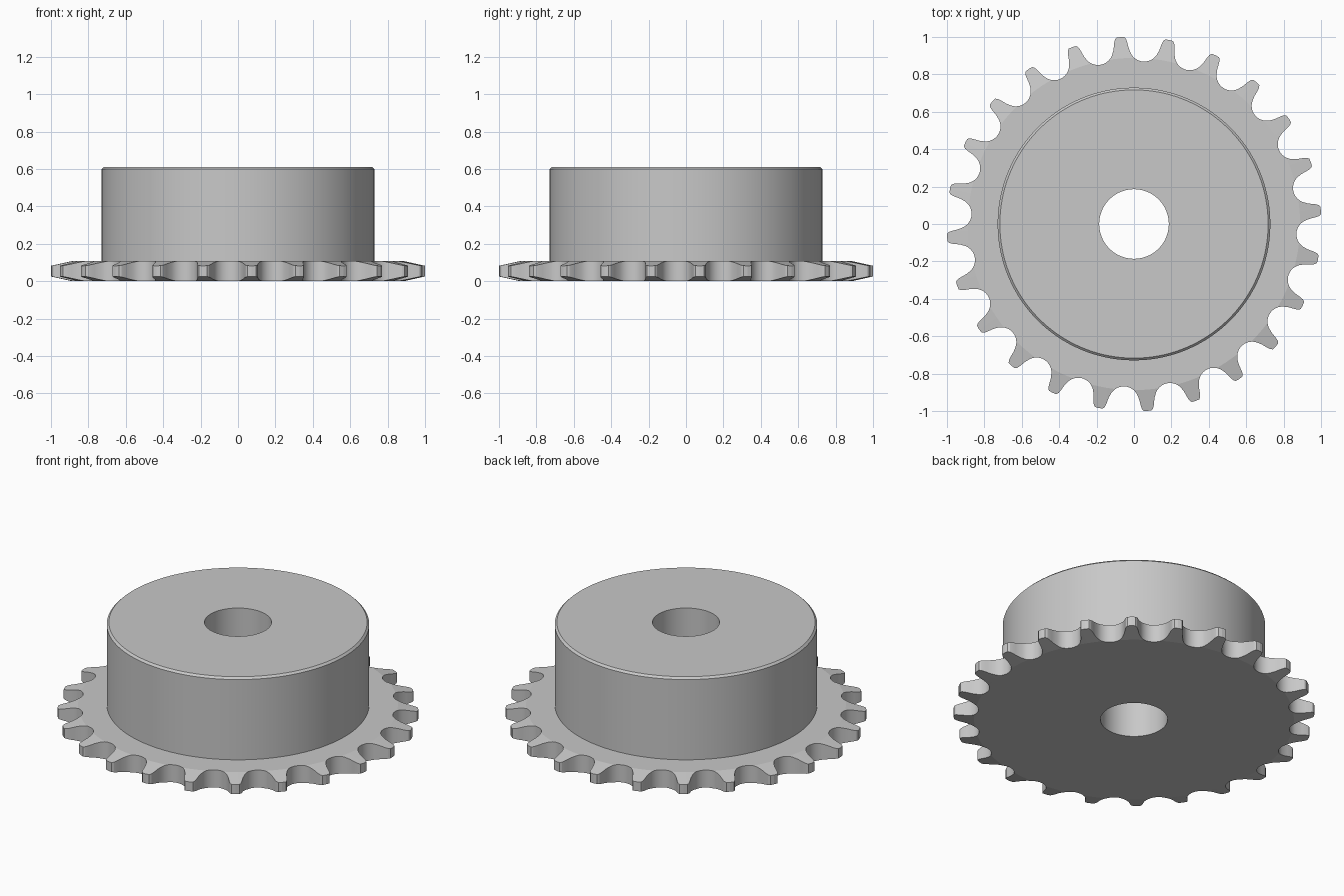
import bpy, bmesh
from math import sin, cos, radians, atan2, hypot, pi

cube = bpy.data.objects.get("Cube")
if cube:
    bpy.data.objects.remove(cube, do_unlink=True)

TEETH = 24
PITCH = 2 * pi / TEETH
FIRST_TOOTH = radians(4.2)
PITCH_R, ROLLER_R = 0.95, 0.08
BORE_R, HUB_R, HUB_TOP, BEVEL = 0.186, 0.729, 0.611, 0.012
PLATE, CREASE_R, TIP_R, TIP_DROP = 0.107, 0.888, 1.002, 0.025


def half_gap():
    """Polar points from the bottom of a tooth gap to the middle of a tooth."""
    pts = []
    for i in range(11):
        t = radians(6.5 * i)
        x, y = ROLLER_R * sin(t), PITCH_R - ROLLER_R * cos(t)
        pts.append((atan2(x, y), hypot(x, y)))
    # convex flank and tip: half width of the tooth at each radius
    for w, r in ((.042, .935), (.038, .955), (.035, .973), (.030, .990), (.022, 1.0), (0, TIP_R)):
        pts.append((PITCH / 2 - w / r, r))
    return pts


def rim_outline():
    half = half_gap()
    gap = [(-a, r) for a, r in reversed(half[1:-1])] + half
    return [(FIRST_TOOTH + PITCH * (k + 0.5) + a, r) for k in range(TEETH) for a, r in gap]


def section(rim):
    """Closed radius/height section whose rim follows the tooth outline."""
    crease = min(rim, CREASE_R)
    drop = TIP_DROP * (rim - crease) / (TIP_R - CREASE_R)
    return [(BORE_R, 0), (crease, 0), (rim, drop), (rim, PLATE - drop), (crease, PLATE),
            (HUB_R, PLATE), (HUB_R, HUB_TOP - BEVEL), (HUB_R - BEVEL, HUB_TOP), (BORE_R, HUB_TOP)]


# Toothed plate, hub and bore swept round the axis
bm = bmesh.new()
columns = [[bm.verts.new((r * cos(a), r * sin(a), z)) for r, z in section(rim)]
           for a, rim in rim_outline()]
for i, col in enumerate(columns):
    prev = columns[i - 1]
    for j in range(len(col)):
        bm.faces.new((prev[j - 1], prev[j], col[j], col[j - 1]))
bmesh.ops.remove_doubles(bm, verts=bm.verts, dist=1e-5)
bmesh.ops.recalc_face_normals(bm, faces=bm.faces)
mesh = bpy.data.meshes.new("sprocket_wheel")
bm.to_mesh(mesh)
bm.free()
wheel = bpy.data.objects.new("sprocket_wheel", mesh)
bpy.context.collection.objects.link(wheel)

# Plain grey metal
grey = bpy.data.materials.new("plain_grey")
grey.use_nodes = True
colour = (0.58, 0.58, 0.58, 1)
grey.diffuse_color = colour
grey.node_tree.nodes["Principled BSDF"].inputs["Base Color"].default_value = colour
mesh.materials.append(grey)

bpy.ops.object.select_all(action="DESELECT")
wheel.select_set(True)
bpy.context.view_layer.objects.active = wheel
bpy.ops.object.shade_smooth_by_angle(angle=radians(11))
